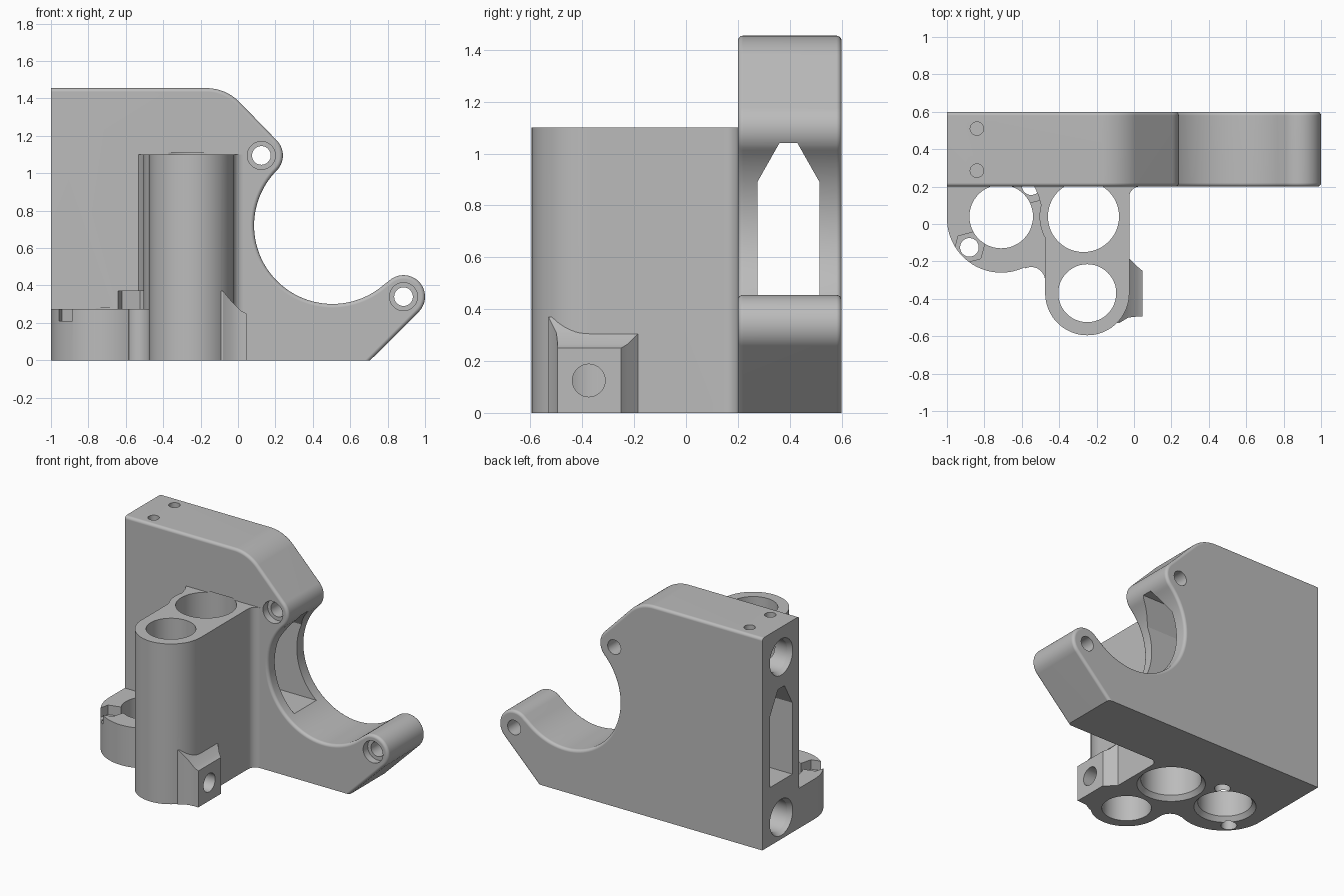
import bpy, bmesh, math
from mathutils import Matrix, Vector

cube = bpy.data.objects.get("Cube")
if cube:
    bpy.data.objects.remove(cube, do_unlink=True)

grey = bpy.data.materials.new("plain grey")
grey.use_nodes = True
colour = (0.5, 0.5, 0.5, 1)
grey.diffuse_color = colour
grey.node_tree.nodes["Principled BSDF"].inputs["Base Color"].default_value = colour


def arc(cx, cy, r, a, b, n=16):
    angles = [math.radians(a + (b - a) * i / n) for i in range(n + 1)]
    return [(cx + r * math.cos(t), cy + r * math.sin(t)) for t in angles]


def finish(name, bm):
    bmesh.ops.remove_doubles(bm, verts=bm.verts, dist=0.0005)
    bmesh.ops.recalc_face_normals(bm, faces=bm.faces)
    mesh = bpy.data.meshes.new(name)
    bm.to_mesh(mesh)
    bm.free()
    ob = bpy.data.objects.new(name, mesh)
    mesh.materials.append(grey)
    bpy.context.collection.objects.link(ob)
    return ob


# Map a flat outline plus a depth onto each axis
PLACE = {"x": lambda u, v, d: (d, u, v),
         "y": lambda u, v, d: (u, d, v),
         "z": lambda u, v, d: (u, v, d)}


def prism(name, outline, axis, lo, hi, round_rule=None):
    bm = bmesh.new()
    face = bm.faces.new([bm.verts.new(PLACE[axis](u, v, lo)) for u, v in outline])
    new = bmesh.ops.extrude_face_region(bm, geom=[face])["geom"]
    shift = Vector(PLACE[axis](0, 0, hi - lo))
    bmesh.ops.translate(bm, vec=shift, verts=[g for g in new if isinstance(g, bmesh.types.BMVert)])
    bmesh.ops.recalc_face_normals(bm, faces=bm.faces)
    if round_rule:
        edges = [e for e in bm.edges if round_rule(e)]
        bmesh.ops.bevel(bm, geom=edges, offset=0.02, segments=4, profile=0.5, affect="EDGES")
    return finish(name, bm)


def loft(name, rings, axis):
    # Rings are (outline, depth) pairs with equal point counts
    bm = bmesh.new()
    loops = [[bm.verts.new(PLACE[axis](u, v, d)) for u, v in pts] for pts, d in rings]
    for a, b in zip(loops, loops[1:]):
        for i in range(len(a)):
            j = (i + 1) % len(a)
            bm.faces.new((a[i], a[j], b[j], b[i]))
    bm.faces.new(loops[0])
    bm.faces.new(loops[-1])
    return finish(name, bm)


def disc(u, v, r, n=48):
    return arc(u, v, r, 0, 360, n)[:-1]


def bore(u, v, axis, *steps, n=48):
    # Steps are (radius, depth) pairs along the axis
    return loft("cutter", [(disc(u, v, r, n), d) for r, d in steps], axis)


def combine(target, other, operation):
    mod = target.modifiers.new(operation, "BOOLEAN")
    mod.operation = operation
    mod.solver = "EXACT"
    mod.object = other
    bpy.context.view_layer.objects.active = target
    bpy.ops.object.modifier_apply(modifier=mod.name)
    bpy.data.objects.remove(other, do_unlink=True)


# Main plate with hooked opening and two round lugs
outline = ([(-1, 0), (0.707, 0)] + arc(0.885, 0.34, 0.115, -45, 135, 24)
           + arc(0.505, 0.72, 0.419, 315, 135, 56)[1:-1]
           + arc(0.125, 1.095, 0.115, -45, 45, 14)
           + arc(-0.17, 1.205, 0.25, 45, 90, 12) + [(-1, 1.455)])


def rim(e):
    a, b = (v.co for v in e.verts)
    return (abs(a.y - b.y) < 1e-4 and max(a.z, b.z) > 0.01
            and max(a.x, b.x) > -0.99)


body = prism("bracket_body", outline, "y", 0.2, 0.6, rim)

# Tall double-bore tower, blended into the plate
tower = prism("tower", [(0.03, 0.3)] + arc(0.03, 0.145, 0.055, 90, 180, 8)
              + arc(-0.25, -0.37, 0.225, 0, -180, 36)
              + arc(-0.27, 0.04, 0.235, 209.3, 165, 10)
              + [(-0.51, 0.15), (-0.535, 0.205), (-0.535, 0.3)], "z", 0, 1.1)

# Low nut flange beside the tower
flange = prism("nut_flange", [(-1, 0.3)] + arc(-0.71, 0.03, 0.29, 180, 295.5, 28)
               + arc(-0.55, -0.305, 0.075, 115.5, 0, 12)
               + [(-0.4, -0.305), (-0.4, 0.3)], "z", 0, 0.275)


# Flared screw boss on the tower's side
def section(y0, y1, z):
    return [(y0, 0), (y1, 0), (y1, z), (y0, z)]


boss = loft("screw_boss", [(section(-0.495, -0.25, 0.25), 0.045),
                           (section(-0.495, -0.225, 0.265), 0.015),
                           (section(-0.5, -0.18, 0.31), -0.03),
                           (section(-0.53, -0.16, 0.37), -0.08),
                           (section(-0.53, -0.16, 0.37), -0.09)], "x")
for part in (tower, flange, boss):
    combine(body, part, "UNION")

# Belt slot running the whole length
cutters = [prism("cutter", [(0.275, 0.4), (0.515, 0.4), (0.515, 0.89),
                            (0.43, 1.04), (0.36, 1.04), (0.275, 0.89)], "x", -1.1, 0.6)]

# Rod sockets with chamfered mouths
for z in (0.15, 1.25):
    cutters.append(bore(0.395, z, "x", (0.135, -1.02), (0.108, -0.97), (0.108, -0.1)))

# Small vertical holes in the top
for y in (0.285, 0.51):
    cutters.append(bore(-0.84, y, "z", (0.036, 1.1), (0.036, 1.5), n=24))

# Lug holes, counterbored at the front
for x, z in ((0.125, 1.095), (0.885, 0.34)):
    cutters.append(bore(x, z, "y", (0.075, 0.1), (0.075, 0.25), (0.05, 0.25), (0.05, 0.7), n=32))

# Vertical bores
for x, y, r, flare, top in ((-0.27, 0.04, 0.19, 0.025, 1.11),
                            (-0.71, 0.04, 0.17, 0.025, 0.28),
                            (-0.25, -0.37, 0.155, 0, 1.2)):
    cutters.append(bore(x, y, "z", (r + flare, -0.02), (r + flare, 0),
                        (r, 0.03), (r, top)))

# Nut pockets and their screw holes
for x, y, size, top in ((-0.88, -0.125, 0.085, 0.4), (-0.55, 0.205, 0.1, 0.37)):
    cutters.append(bore(x, y, "z", (0.05, -0.1), (0.05, 0.3), n=24))
    cutters.append(prism("cutter", arc(x, y, size, 15, 375, 6)[:-1], "z", 0.21, top))

# Cross hole through the boss into the tower
cutters.append(bore(-0.375, 0.125, "x", (0.063, -0.25), (0.063, 0.1), n=32))
for cutter in cutters:
    combine(body, cutter, "DIFFERENCE")

# Smooth curved walls, keep flat faces flat
bpy.ops.object.select_all(action="DESELECT")
body.select_set(True)
bpy.context.view_layer.objects.active = body
bpy.ops.object.shade_smooth_by_angle(angle=math.radians(28))
weighted = body.modifiers.new("even_shading", "WEIGHTED_NORMAL")
weighted.keep_sharp = True
